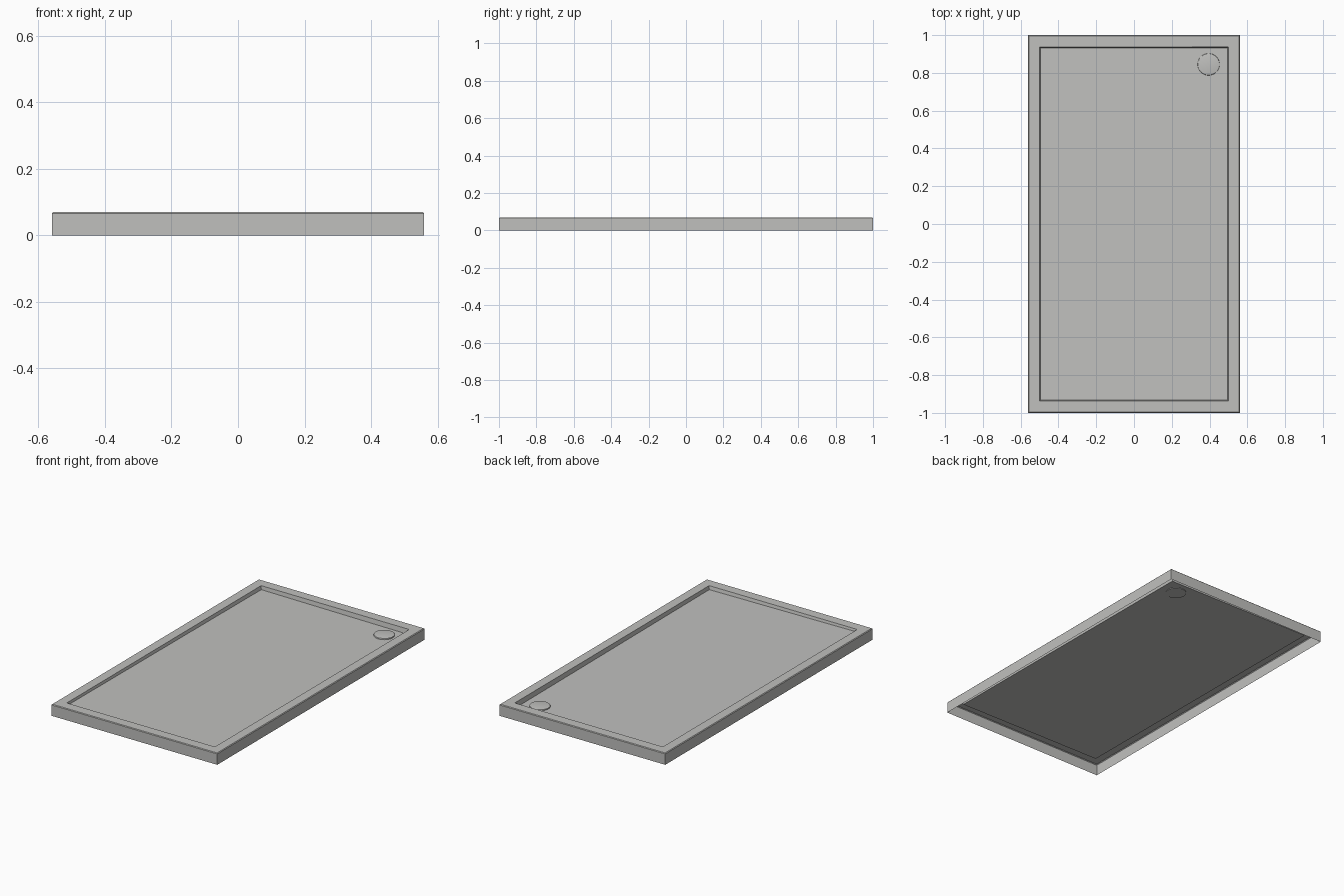
import bpy, bmesh
from mathutils import Vector

cube = bpy.data.objects.get("Cube")
if cube:
    bpy.data.objects.remove(cube, do_unlink=True)

HALF_X, HALF_Y, HEIGHT = 0.56, 1.0, 0.07
EDGE = 0.004                      # softened top edge
BASIN_X, BASIN_Y = 0.5, 0.937
DRAIN = Vector((0.395, 0.845))
DRAIN_R = 0.058

grey = bpy.data.materials.new("warm_grey")
grey.use_nodes = True
grey.diffuse_color = (0.53, 0.53, 0.515, 1)
grey.node_tree.nodes["Principled BSDF"].inputs["Base Color"].default_value = grey.diffuse_color


def floor_z(x, y):
    """Basin floor, falling gently towards the drain corner."""
    return 0.048 - 0.004 * x / BASIN_X - 0.004 * y / BASIN_Y


def finish(name, bm):
    mesh = bpy.data.meshes.new(name)
    bm.normal_update()
    bm.to_mesh(mesh)
    bm.free()
    obj = bpy.data.objects.new(name, mesh)
    bpy.context.collection.objects.link(obj)
    mesh.materials.append(grey)
    return obj


def rectangle(bm, hx, hy, z):
    corners = [(-hx, -hy), (hx, -hy), (hx, hy), (-hx, hy)]
    return [bm.verts.new((x, y, z(x, y) if callable(z) else z)) for x, y in corners]


# Tray shell: open underneath, outer skirt, flat rim, basin wall and floor
bm = bmesh.new()
loops = [
    rectangle(bm, HALF_X, HALF_Y, 0),
    rectangle(bm, HALF_X, HALF_Y, HEIGHT - EDGE),
    rectangle(bm, HALF_X - EDGE, HALF_Y - EDGE, HEIGHT),
    rectangle(bm, BASIN_X, BASIN_Y, HEIGHT),
    rectangle(bm, BASIN_X - 0.004, BASIN_Y - 0.004, floor_z),
]
for low, high in zip(loops, loops[1:]):
    for i in range(4):
        j = (i + 1) % 4
        bm.faces.new((low[i], low[j], high[j], high[i]))
bm.faces.new(loops[-1])
finish("shower_tray", bm)

# Drain cover: thin disc with a softened upper edge, just proud of the floor
bm = bmesh.new()
bmesh.ops.create_cone(bm, cap_ends=True, segments=48, radius1=DRAIN_R,
                      radius2=DRAIN_R, depth=0.012)
top_edges = [e for e in bm.edges if all(v.co.z > 0 for v in e.verts)]
bmesh.ops.bevel(bm, geom=top_edges, offset=0.003, segments=3, affect='EDGES', profile=0.5)
cover = finish("drain_cover", bm)
cover.location = (*DRAIN, floor_z(*DRAIN) + 0.002)

bpy.ops.object.select_all(action='DESELECT')
cover.select_set(True)
bpy.context.view_layer.objects.active = cover
bpy.ops.object.shade_smooth_by_angle()
